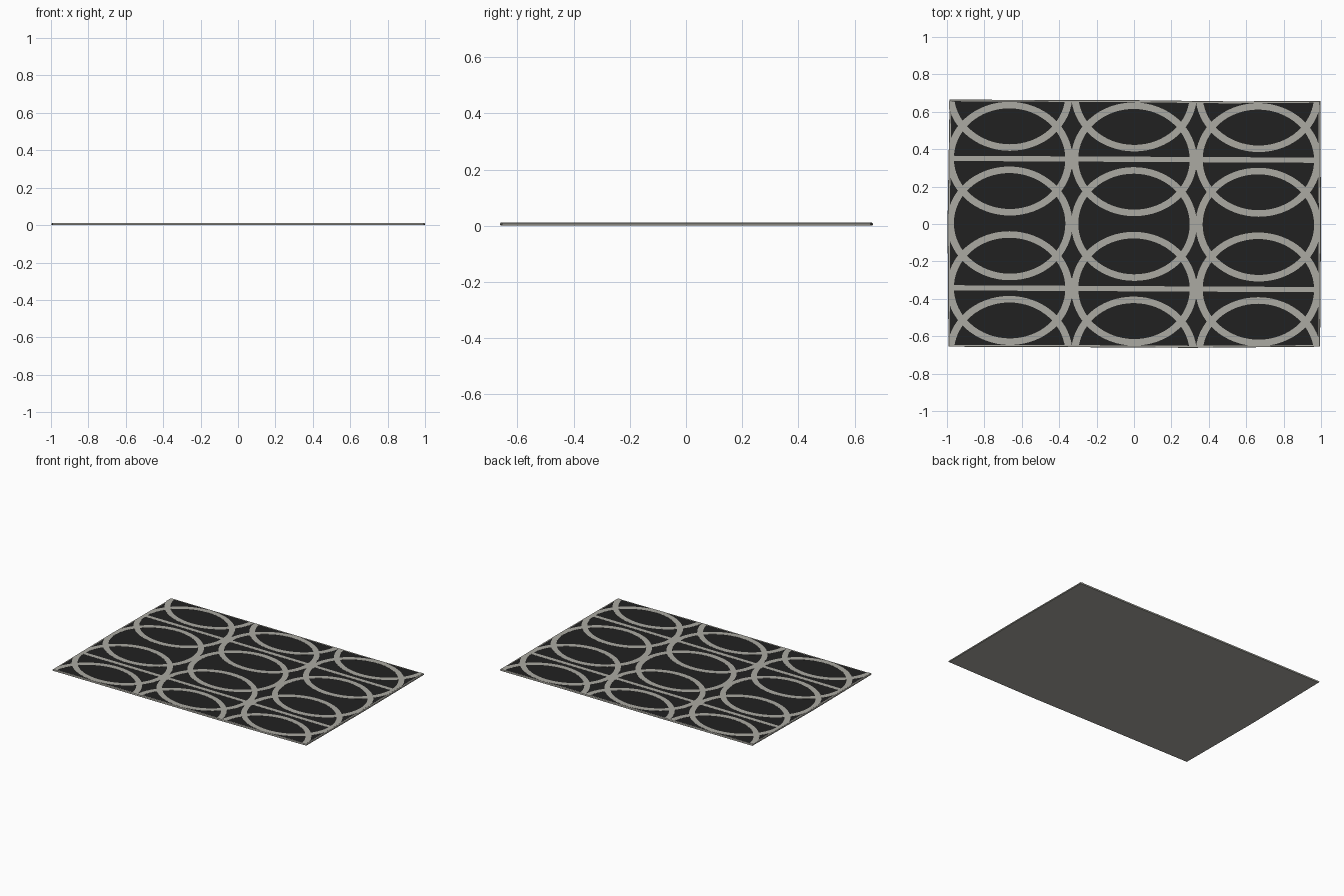
import bpy, bmesh
from math import cos, sin, pi

cube = bpy.data.objects.get("Cube")
if cube:
    bpy.data.objects.remove(cube, do_unlink=True)

THICK = 0.0105          # rug body height
PITCH_X, PITCH_Y = 0.665, 0.346
EDGE_X, EDGE_Y = 0.988, 0.656


def material(name, rgb):
    mat = bpy.data.materials.new(name)
    mat.use_nodes = True
    color = (*rgb, 1)
    mat.diffuse_color = color
    mat.node_tree.nodes["Principled BSDF"].inputs["Base Color"].default_value = color
    return mat


GREY = material("warm grey wool", (0.41, 0.40, 0.36))
BLACK = material("charcoal wool", (0.015, 0.015, 0.015))


def make_object(name, bm, mats):
    mesh = bpy.data.meshes.new(name)
    bm.to_mesh(mesh)
    bm.free()
    for mat in mats:
        mesh.materials.append(mat)
    obj = bpy.data.objects.new(name, mesh)
    bpy.context.collection.objects.link(obj)
    return obj


def skew(x, y):
    """Slight hand-laid slant shared by all of the pattern."""
    return y - 0.005 * x


# Rug body: a slightly uneven outline, extruded, with a charcoal field inset on top
outline = [(-0.992, -0.656), (-0.4, -0.658), (0.3, -0.662), (0.995, -0.656),
           (1.0, 0), (0.996, 0.657), (0.5, 0.656), (0, 0.662),
           (-0.986, 0.665), (-0.997, 0)]
bm = bmesh.new()
loops = []
for z, inset in ((0, 0.003), (0.003, 0), (THICK - 0.003, 0), (THICK, 0.003)):
    loops.append([bm.verts.new((x * (1 - inset), y * (1 - inset), z)) for x, y in outline])
bm.faces.new(loops[0][::-1])
top = bm.faces.new(loops[-1])
for low, high in zip(loops, loops[1:]):
    for i in range(len(outline)):
        j = (i + 1) % len(outline)
        bm.faces.new((low[i], low[j], high[j], high[i]))
bm.normal_update()
bmesh.ops.inset_region(bm, faces=[top], thickness=0.009)
top.material_index = 1
make_object("rug_body", bm, [GREY, BLACK])


def pattern_plate(name, bm):
    """Trim a flat pattern to the rug edge and give it a little pile height."""
    for co, no in (((EDGE_X, 0, 0), (1, 0, 0)), ((-EDGE_X, 0, 0), (-1, 0, 0)),
                   ((0, EDGE_Y, 0), (0, 1, 0)), ((0, -EDGE_Y, 0), (0, -1, 0))):
        geom = bm.verts[:] + bm.edges[:] + bm.faces[:]
        bmesh.ops.bisect_plane(bm, geom=geom, plane_co=co, plane_no=no, clear_outer=True)
    obj = make_object(name, bm, [GREY])
    mod = obj.modifiers.new("pile", 'SOLIDIFY')
    mod.thickness = 0.0008
    mod.offset = -1
    return obj


# Overlapping oval rings, three columns by five rows
SEG = 64
Z = THICK + 0.0006
for col in (-1, 0, 1):
    for row in (-2, -1, 0, 1, 2):
        bm = bmesh.new()
        cx, cy = col * PITCH_X, row * PITCH_Y
        rings = []
        for rx, ry in ((0.298, 0.269), (0.336, 0.304)):
            ring = []
            for i in range(SEG):
                a = 2 * pi * i / SEG
                x, y = cx + rx * cos(a), cy + ry * sin(a)
                ring.append(bm.verts.new((x, skew(x, y), Z)))
            rings.append(ring)
        inner, outer = rings
        for i in range(SEG):
            j = (i + 1) % SEG
            bm.faces.new((inner[i], outer[i], outer[j], inner[j]))
        pattern_plate(f"oval_ring_{col + 2}_{row + 3}", bm)

# Straight stripes through the centres of the second and fourth rows
for name, side in (("back_stripe", 1), ("front_stripe", -1)):
    bm = bmesh.new()
    corners = [(-1, -0.014), (1, -0.014), (1, 0.014), (-1, 0.014)]
    bm.faces.new([bm.verts.new((x, skew(x, side * PITCH_Y + w), Z)) for x, w in corners])
    pattern_plate(name, bm)

# Small diamonds thickening the knots where neighbouring rings meet the stripes
for col in (-1.5, -0.5, 0.5, 1.5):
    for side in (-1, 1):
        bm = bmesh.new()
        x0, y0 = col * PITCH_X, side * PITCH_Y
        pts = [(-0.05, 0), (0, -0.055), (0.05, 0), (0, 0.055)]
        bm.faces.new([bm.verts.new((x0 + u, skew(x0, y0 + v), Z)) for u, v in pts])
        pattern_plate(f"knot_{int(col + 2.5)}_{'back' if side > 0 else 'front'}", bm)
